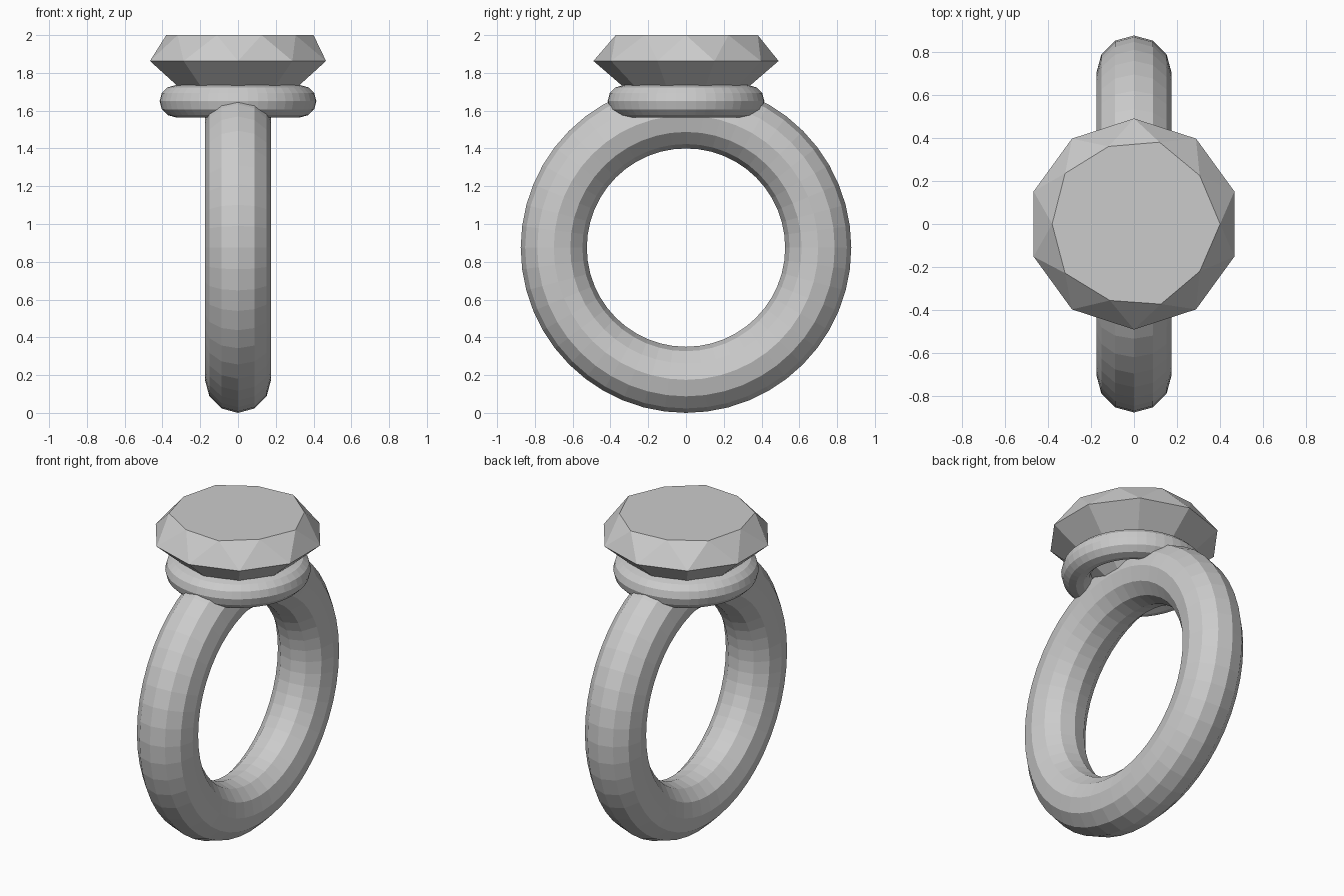
import bpy, bmesh, math

if "Cube" in bpy.data.objects:
    bpy.data.objects.remove(bpy.data.objects["Cube"])


def torus(name, major, minor, z, rot, segs):
    bpy.ops.mesh.primitive_torus_add(
        major_radius=major, minor_radius=minor, major_segments=segs,
        minor_segments=12, location=(0, 0, z), rotation=rot)
    bpy.context.object.name = name


# Finger band, standing upright, and the flat setting ring on top of it
torus("band", 0.70, 0.175, 0.875, (0, math.pi / 2, 0), 48)
torus("setting_ring", 0.33, 0.085, 1.65, (0, 0, 0), 48)

# Faceted gem: slightly uneven table, regular ten-sided girdle, pointed pavilion
TABLE = [(0.40, 0), (0.305, 0.225), (0.118, 0.38), (-0.118, 0.36),
         (-0.32, 0.235), (-0.38, 0), (-0.32, -0.228), (-0.112, -0.355),
         (0.125, -0.372), (0.305, -0.22)]
N = len(TABLE)
bm = bmesh.new()
table = [bm.verts.new((x, y, 2.0)) for x, y in TABLE]
girdle = []
for i in range(N):
    a = (i + 0.5) * math.tau / N
    girdle.append(bm.verts.new((0.49 * math.cos(a), 0.49 * math.sin(a), 1.863)))
tip = bm.verts.new((0, 0, 1.44))
bm.faces.new(table)
for i in range(N):
    j = (i + 1) % N
    bm.faces.new((table[i], girdle[i], table[j]))
    bm.faces.new((girdle[i], girdle[j], table[j]))
    bm.faces.new((girdle[j], girdle[i], tip))
bmesh.ops.recalc_face_normals(bm, faces=bm.faces)
mesh = bpy.data.meshes.new("gem")
bm.to_mesh(mesh)
bm.free()
bpy.context.collection.objects.link(bpy.data.objects.new("gem", mesh))
